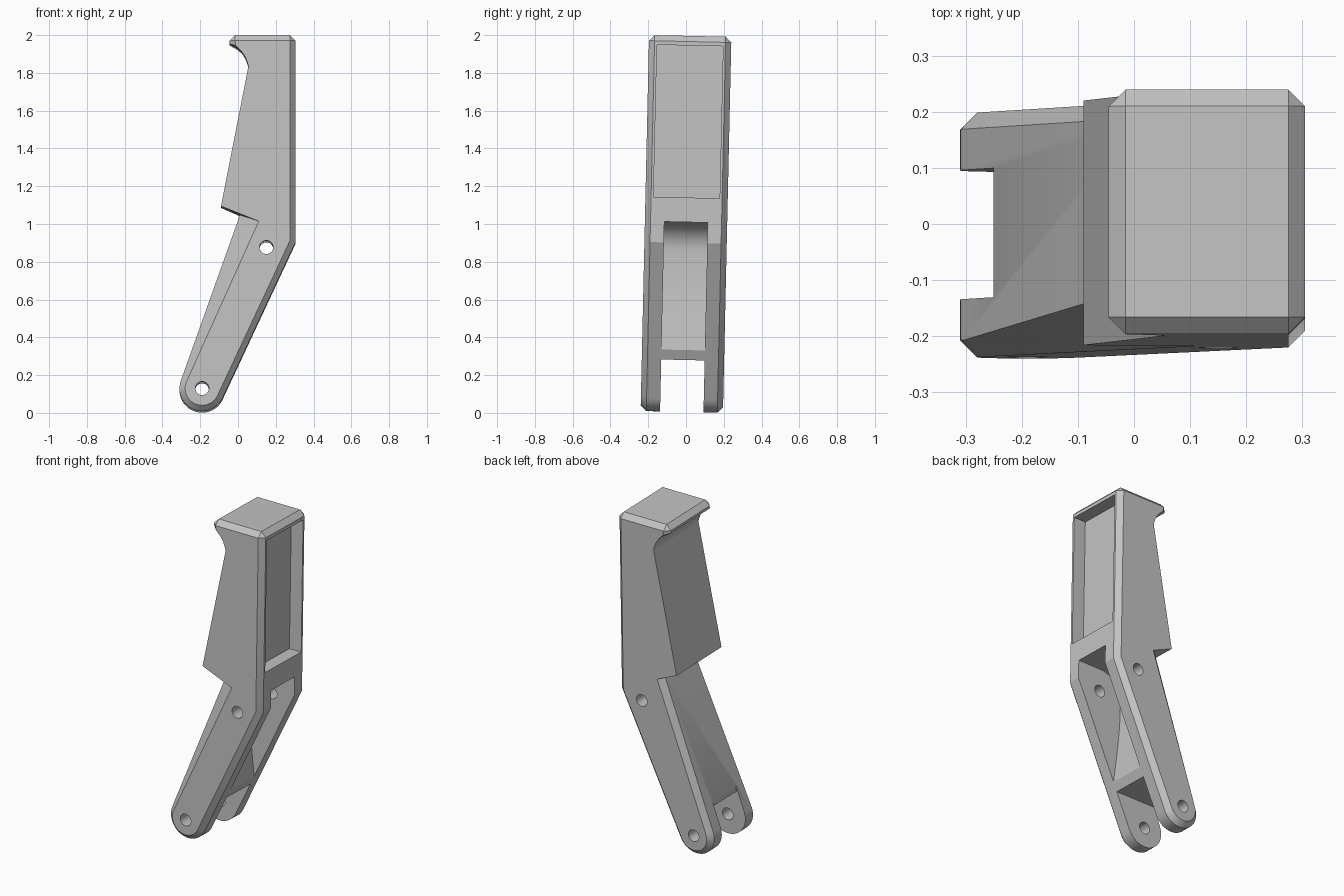
import bpy, bmesh, math
from mathutils import Matrix, Vector

cube = bpy.data.objects.get("Cube")
if cube:
    bpy.data.objects.remove(cube, do_unlink=True)

HALF = 0.218     # half width of the link
CH = 0.03        # chamfer size
PIN = Vector((-0.19, 0.125))
KNEE_PIN = Vector((0.15, 0.872))

grey = bpy.data.materials.new("plain_grey")
grey.use_nodes = True
grey.diffuse_color = (0.55, 0.55, 0.55, 1)
grey.node_tree.nodes["Principled BSDF"].inputs["Base Color"].default_value = grey.diffuse_color


def loft(name, rings):
    """Closed solid through rings of 3D points, capped at both ends."""
    bm = bmesh.new()
    rows = [[bm.verts.new(p) for p in ring] for ring in rings]
    n = len(rows[0])
    for a, b in zip(rows, rows[1:]):
        for i in range(n):
            j = (i + 1) % n
            bm.faces.new((a[i], a[j], b[j], b[i]))
    bm.faces.new(rows[0])
    bm.faces.new(rows[-1])
    bmesh.ops.remove_doubles(bm, verts=bm.verts, dist=0.0005)
    bmesh.ops.recalc_face_normals(bm, faces=bm.faces)
    mesh = bpy.data.meshes.new(name)
    bm.to_mesh(mesh)
    bm.free()
    mesh.materials.append(grey)
    obj = bpy.data.objects.new(name, mesh)
    bpy.context.scene.collection.objects.link(obj)
    return obj


def prism(name, profile, half):
    return loft(name, [[(x, y, z) for x, z in profile] for y in (-half, half)])


def arc(c, r, start, end, steps):
    angles = [math.radians(start + (end - start) * i / steps) for i in range(steps + 1)]
    return [(c[0] + r * math.cos(a), c[1] + r * math.sin(a)) for a in angles]


# Side outline: (outer point, chamfered point, chamfer depth)
outline = [(p, q, CH) for p, q in zip(arc(PIN, 0.12, 160, 335, 24),
                                      arc(PIN, 0.09, 160, 335, 24))]
top_right, top_left = (0.275, 1.966), (-0.015, 1.966)
outline += [
    ((0.305, 0.9), (0.275, 0.907), CH),
    ((0.305, 1.966), top_right, CH),
    ((0.275, 1.996), top_right, CH),
    ((-0.015, 1.996), top_left, CH),
    ((-0.045, 1.966), top_left, CH),
    ((-0.045, 1.95), (-0.012, 1.94), CH),
    ((0.0, 1.925), (0.008, 1.92), 0.015),
]
outline += [(p, p, 0) for p in ((0.022, 1.905), (0.038, 1.88), (0.05, 1.85),
                                (0.055, 1.83), (-0.09, 1.09))]
step = (0.01, 1.045)
back = outline + [(step, (0.043, 1.033), CH)]
front = outline + [(step, (0.11, 1.01), 0.105)]   # wide tapering chamfer

# Main body
body = loft("finger_link", [
    [(q[0], -HALF, q[1]) for p, q, d in front],
    [(p[0], d - HALF, p[1]) for p, q, d in front],
    [(p[0], HALF - d, p[1]) for p, q, d in back],
    [(q[0], HALF, q[1]) for p, q, d in back],
])

# Slot with a curved web behind it, knuckle gap, rear pocket and pin holes
slot = [(0.5, 1.01)] + arc((0.15, 0.86), 0.15, 90, 180, 10)
slot += [(0.0, 0.78), (0.004, 0.68), (0.013, 0.57), (0.026, 0.45), (0.04, 0.33), (0.5, 0.33)]
knuckle = [(-0.5, 0.36), (-0.25, 0.36), (-0.25, 0.28), (0.3, 0.28), (0.3, -0.2), (-0.5, -0.2)]
pocket = [(0.225, 1.14), (0.5, 1.14), (0.5, 1.945), (0.225, 1.945)]
cutters = [
    prism("slot_cutter", slot, 0.115),
    prism("knuckle_cutter", knuckle, 0.115),
    prism("pocket_cutter", pocket, 0.175),
    prism("lower_pin_cutter", arc(PIN, 0.036, 0, 345, 23), 0.5),
    prism("upper_pin_cutter", arc(KNEE_PIN, 0.036, 0, 345, 23), 0.5),
]

bpy.ops.object.select_all(action='DESELECT')
body.select_set(True)
bpy.context.view_layer.objects.active = body
for cutter in cutters:
    cutter.hide_render = True
    mod = body.modifiers.new(cutter.name, 'BOOLEAN')
    mod.operation = 'DIFFERENCE'
    mod.solver = 'EXACT'
    mod.object = cutter
    bpy.ops.object.modifier_apply(modifier=mod.name)
    bpy.data.objects.remove(cutter, do_unlink=True)

# Slight sideways lean of the whole link
pivot = Matrix.Translation((0, 0, 1))
body.data.transform(pivot @ Matrix.Rotation(math.radians(-1.29), 4, 'X') @ pivot.inverted())
bpy.ops.object.shade_smooth_by_angle(angle=math.radians(25))
